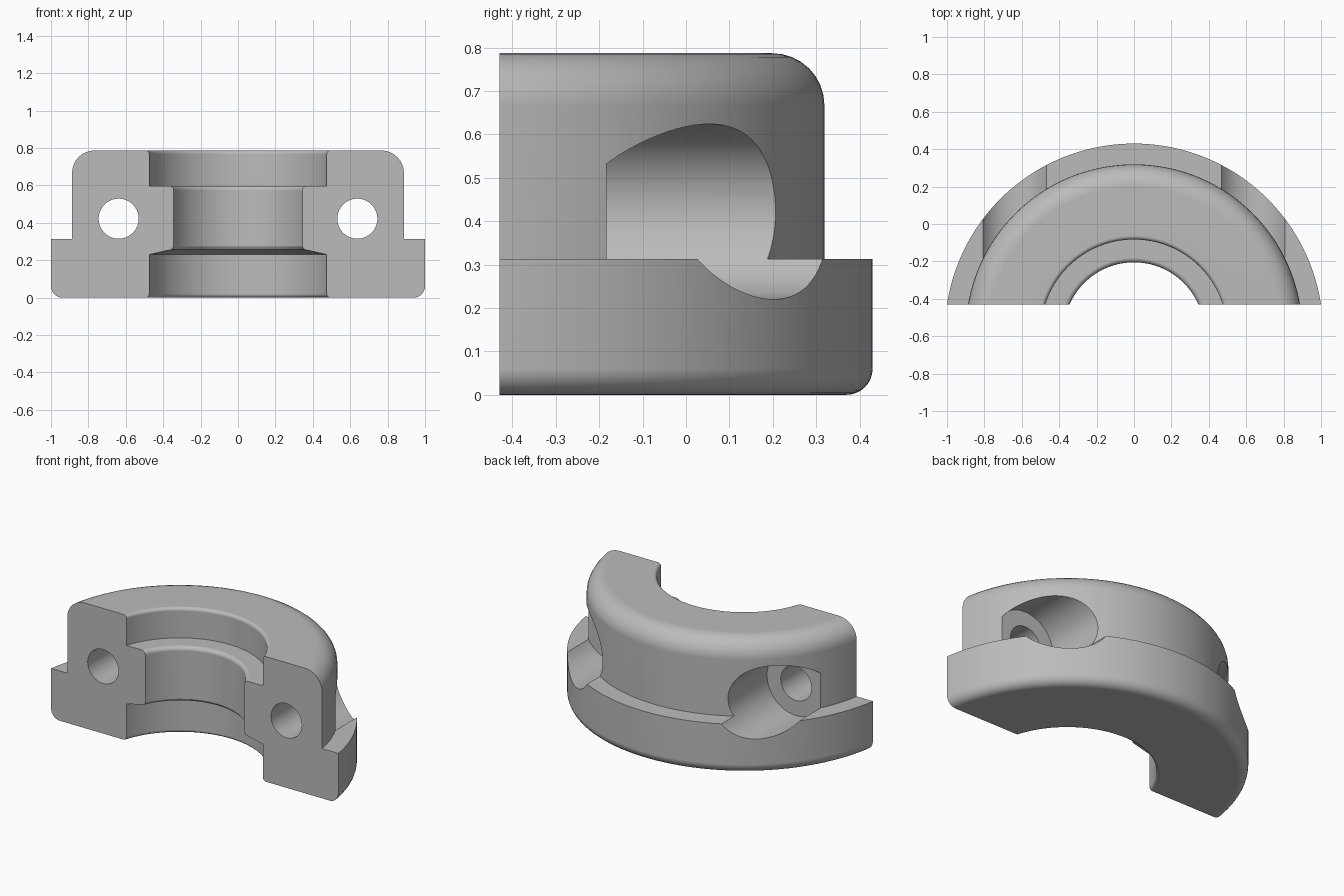
import bpy, bmesh, math
from mathutils import Vector, Matrix

cube = bpy.data.objects.get("Cube")
if cube:
    bpy.data.objects.remove(cube, do_unlink=True)

AXIS_Y = -0.581     # centre of the ring
CUT_Y = -0.43       # flat split face
STEPS = 160

steel = bpy.data.materials.new("plain grey")
steel.use_nodes = True
grey = (0.5, 0.5, 0.5, 1)
steel.diffuse_color = grey
steel.node_tree.nodes["Principled BSDF"].inputs["Base Color"].default_value = grey


def rounded(corners, steps=8):
    """Replace each (radius, height, fillet) corner by a tangent arc."""
    points = []
    for i, (x, z, r) in enumerate(corners):
        p = Vector((x, z))
        if not r:
            points.append(p)
            continue
        u = (Vector(corners[i - 1][:2]) - p).normalized()
        v = (Vector(corners[(i + 1) % len(corners)][:2]) - p).normalized()
        for k in range(steps + 1):
            t = k / steps * math.pi / 2
            points.append(p + r * u * (1 - math.sin(t)) + r * v * (1 - math.cos(t)))
    return points


def add_object(name, bm):
    bmesh.ops.recalc_face_normals(bm, faces=bm.faces)
    mesh = bpy.data.meshes.new(name)
    bm.to_mesh(mesh)
    bm.free()
    mesh.materials.append(steel)
    obj = bpy.data.objects.new(name, mesh)
    bpy.context.collection.objects.link(obj)
    return obj


def drill(target, x, radius, y_from, y_to):
    """Cut a round hole along y."""
    bm = bmesh.new()
    place = Matrix.Translation((x, (y_from + y_to) / 2, 0.422)) @ Matrix.Rotation(math.pi / 2, 4, "X")
    bmesh.ops.create_cone(bm, cap_ends=True, segments=72, radius1=radius,
                          radius2=radius, depth=y_to - y_from, matrix=place)
    cutter = add_object("hole_cutter", bm)
    cutter.hide_render = True
    mod = target.modifiers.new("hole", "BOOLEAN")
    mod.operation = "DIFFERENCE"
    mod.solver = "EXACT"
    mod.object = cutter
    bpy.ops.object.modifier_apply(modifier=mod.name)
    bpy.data.objects.remove(cutter, do_unlink=True)


# Flanged ring section: outer flange, body, upper recess, bore, lower recess
section = rounded([
    (0.498, 0, 0.02), (1.011, 0, 0.06), (1.011, 0.313, 0), (0.9, 0.313, 0),
    (0.9, 0.787, 0.12), (0.498, 0.787, 0.02), (0.498, 0.598, 0),
    (0.376, 0.598, 0.025), (0.376, 0.272, 0), (0.386, 0.257, 0), (0.498, 0.23, 0),
])
bm = bmesh.new()
verts = [bm.verts.new((p.x, AXIS_Y, p.y)) for p in section]
edges = [bm.edges.new((verts[i - 1], verts[i])) for i in range(len(verts))]
bmesh.ops.spin(bm, geom=verts + edges, cent=(0, AXIS_Y, 0), axis=(0, 0, 1),
               angle=2 * math.pi, steps=STEPS, use_merge=True)
bmesh.ops.remove_doubles(bm, verts=bm.verts, dist=1e-5)

# Split the ring and close both flat ends
bmesh.ops.bisect_plane(bm, geom=bm.verts[:] + bm.edges[:] + bm.faces[:],
                       plane_co=(0, CUT_Y, 0), plane_no=(0, -1, 0), clear_outer=True)
bmesh.ops.holes_fill(bm, edges=[e for e in bm.edges if e.is_boundary], sides=0)
clamp = add_object("split_collar_half", bm)
clamp.select_set(True)
bpy.context.view_layer.objects.active = clamp

# Screw holes with wide pockets opening to the back
for side in (-1, 1):
    drill(clamp, side * 0.638, 0.107, -0.6, 0.6)
    drill(clamp, side * 0.638, 0.202, -0.183, 0.7)

bpy.ops.object.shade_smooth_by_angle(angle=math.radians(25))
normals = clamp.modifiers.new("flat_face_normals", "WEIGHTED_NORMAL")
normals.keep_sharp = True
